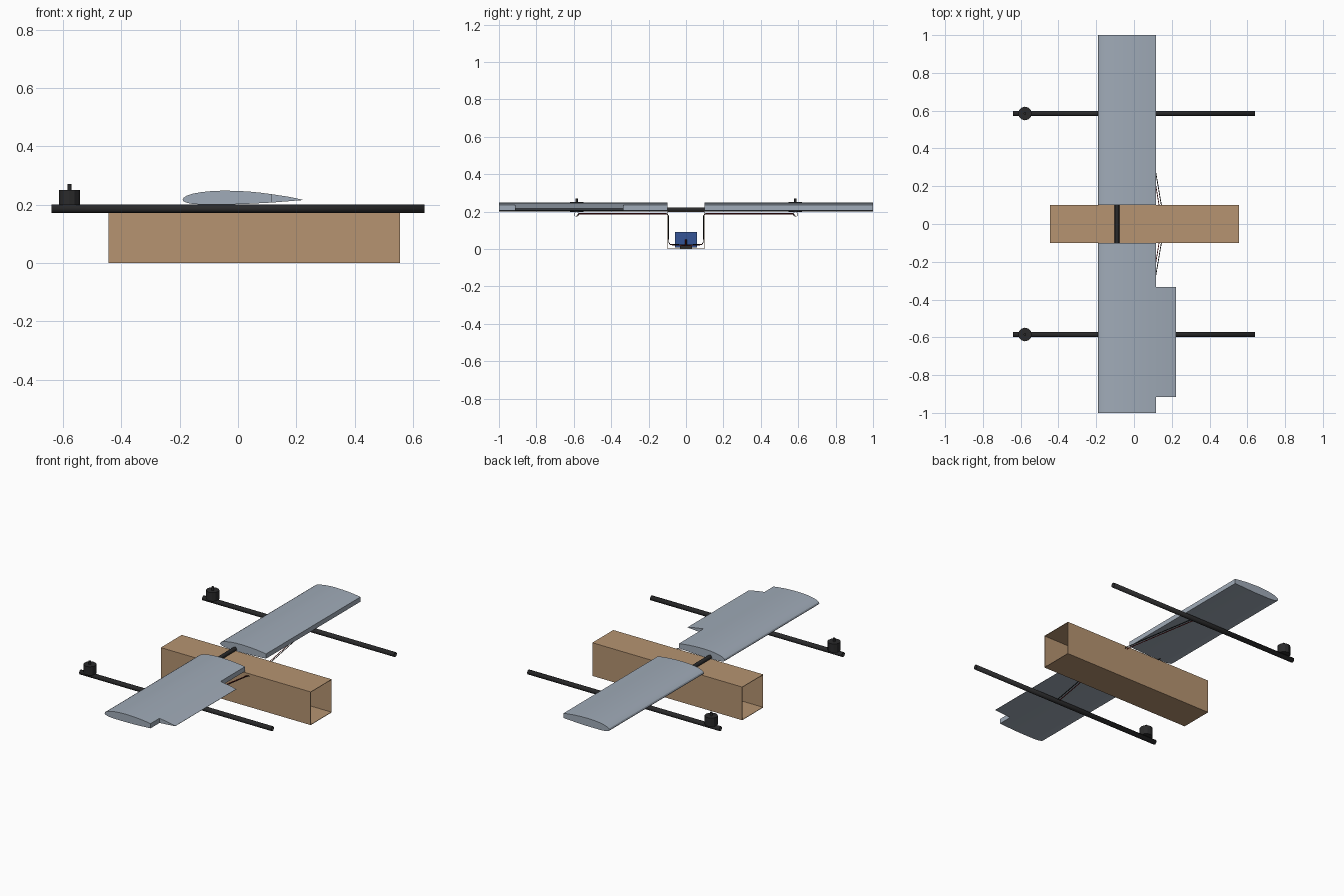
import bpy, bmesh, math
from mathutils import Matrix, Vector

if "Cube" in bpy.data.objects:
    bpy.data.objects.remove(bpy.data.objects["Cube"])


def material(name, srgb):
    m = bpy.data.materials.new(name)
    m.diffuse_color = [(c / 255 / 12.92) if c < 10 else ((c / 255 + 0.055) / 1.055) ** 2.4
                       for c in srgb] + [1]
    m.use_nodes = True
    m.node_tree.nodes["Principled BSDF"].inputs["Base Color"].default_value = m.diffuse_color
    return m


CARDBOARD = material("cardboard brown", (182, 148, 113))
FOAM = material("foam grey", (160, 171, 184))
CARBON = material("carbon black", (42, 42, 43))
BLUE = material("battery blue", (52, 84, 150))
RED = material("wire red", (130, 18, 20))
BLACK = material("wire black", (20, 20, 20))


def finish(name, bm, mat, smooth=None):
    bmesh.ops.recalc_face_normals(bm, faces=bm.faces)
    me = bpy.data.meshes.new(name)
    bm.to_mesh(me)
    bm.free()
    me.materials.append(mat)
    if smooth:
        me.shade_smooth()
        me.set_sharp_from_angle(angle=math.radians(smooth))
    ob = bpy.data.objects.new(name, me)
    bpy.context.collection.objects.link(ob)
    return ob


def box(name, lo, hi, mat):
    lo, hi = Vector(lo), Vector(hi)
    bm = bmesh.new()
    bmesh.ops.create_cube(bm, size=1, matrix=Matrix.Translation((lo + hi) / 2)
                          @ Matrix.Diagonal((*(hi - lo), 1)))
    return finish(name, bm, mat)


def cylinder(name, a, b, r, mat, sides=16, wall=0, smooth=40):
    """Cylinder from a to b; with a wall it is an open-ended tube."""
    a, b = Vector(a), Vector(b)
    bm = bmesh.new()
    rot = (b - a).to_track_quat('Z', 'Y').to_matrix().to_4x4()
    bmesh.ops.create_cone(bm, cap_ends=not wall, segments=sides, radius1=r, radius2=r,
                          depth=(b - a).length, matrix=Matrix.Translation((a + b) / 2) @ rot)
    ob = finish(name, bm, mat, smooth)
    if wall:
        s = ob.modifiers.new("wall", 'SOLIDIFY')
        s.thickness, s.offset = wall, -1
    return ob


def extrude_y(name, profile, y0, y1, mat, smooth=30):
    bm = bmesh.new()
    face = bm.faces.new([bm.verts.new((x, y0, z)) for x, z in profile])
    out = bmesh.ops.extrude_face_region(bm, geom=[face])
    bmesh.ops.translate(bm, vec=(0, y1 - y0, 0),
                        verts=[v for v in out["geom"] if isinstance(v, bmesh.types.BMVert)])
    return finish(name, bm, mat, smooth)


def wire(name, points, r, mat):
    cu = bpy.data.curves.new(name, 'CURVE')
    cu.dimensions, cu.bevel_depth, cu.bevel_resolution = '3D', r, 1
    sp = cu.splines.new('POLY')
    sp.points.add(len(points) - 1)
    for p, co in zip(sp.points, points):
        p.co = (*co, 1)
    tmp = bpy.data.objects.new(name, cu)
    me = bpy.data.meshes.new_from_object(tmp)
    bpy.data.objects.remove(tmp)
    me.materials.clear()
    me.materials.append(mat)
    bpy.context.collection.objects.link(bpy.data.objects.new(name, me))


# Square open-ended fuselage tube
bm = bmesh.new()
ring = [(-0.1, 0), (0.1, 0), (0.1, 0.2), (-0.1, 0.2)]
ends = [[bm.verts.new((x, y, z)) for y, z in ring] for x in (-0.445, 0.555)]
for i in range(4):
    j = (i + 1) % 4
    bm.faces.new((ends[0][i], ends[0][j], ends[1][j], ends[1][i]))
fuselage = finish("fuselage", bm, CARDBOARD)
wall = fuselage.modifiers.new("wall", 'SOLIDIFY')
wall.thickness, wall.offset, wall.use_even_offset = 0.003, -1, True

# Wings with a blunt rear edge, and the aileron on one side
airfoil = [(-0.19, 0.216), (-0.186, 0.224), (-0.175, 0.231), (-0.155, 0.2375), (-0.125, 0.243),
           (-0.09, 0.2465), (-0.05, 0.248), (0, 0.247), (0.04, 0.2445), (0.08, 0.2405),
           (0.117, 0.2355), (0.117, 0.207), (0.04, 0.203), (-0.03, 0.2005), (-0.13, 0.2005),
           (-0.16, 0.203), (-0.178, 0.207), (-0.187, 0.211)]
extrude_y("left_wing", airfoil, 0.1, 1, FOAM)
extrude_y("right_wing", airfoil, -1, -0.1, FOAM)
extrude_y("aileron", [(0.117, 0.2355), (0.17, 0.2275), (0.222, 0.217), (0.222, 0.2155),
                      (0.117, 0.207)], -0.915, -0.333, FOAM)

# Wing spar across the fuselage
cylinder("wing_spar", (-0.09, -0.12, 0.211), (-0.09, 0.12, 0.211), 0.012, CARBON)

# Motor arms, motors and their wiring on both sides
for side, s in (("left", 1), ("right", -1)):
    y = 0.585 * s
    cylinder(side + "_arm", (-0.64, y, 0.186), (0.64, y, 0.186), 0.014, CARBON, wall=0.002)
    cylinder(side + "_motor", (-0.578, y, 0.198), (-0.578, y, 0.25), 0.036, CARBON, 12, smooth=20)
    cylinder(side + "_motor_shaft", (-0.578, y, 0.25), (-0.578, y, 0.27), 0.007, CARBON, 10)
    for colour, mat, dx, dz in (("red", RED, 0, 0.0), ("black", BLACK, 0.012, 0.003)):
        wire(f"{side}_{colour}_wire",
             [(0.05 + dx, y, 0.176), (0.052 + dx, y - 0.012 * s, 0.187 + dz),
              (0.132 + dx, 0.105 * s, 0.187 + dz), (0.135 + dx, 0.094 * s, 0.178),
              (0.135 + dx, 0.093 * s, 0.035), (0.133 + dx, 0.084 * s, 0.022 + dz),
              (0.12 + dx, 0.03 * s, 0.02 + dz), (0.09 + dx, 0.006 * s, 0.02 + dz)],
             0.002, mat)

# Battery, controller and battery leads inside the fuselage
box("battery", (-0.25, -0.058, 0.008), (0.03, 0.058, 0.09), BLUE)
box("speed_controller", (0.04, -0.033, 0.003), (0.12, 0.033, 0.019), CARBON)
for colour, mat, y in (("red", RED, -0.003), ("black", BLACK, 0.003)):
    wire(f"battery_{colour}_lead", [(0.028, y, 0.05), (0.045, y, 0.045), (0.06, y, 0.018)],
         0.002, mat)
